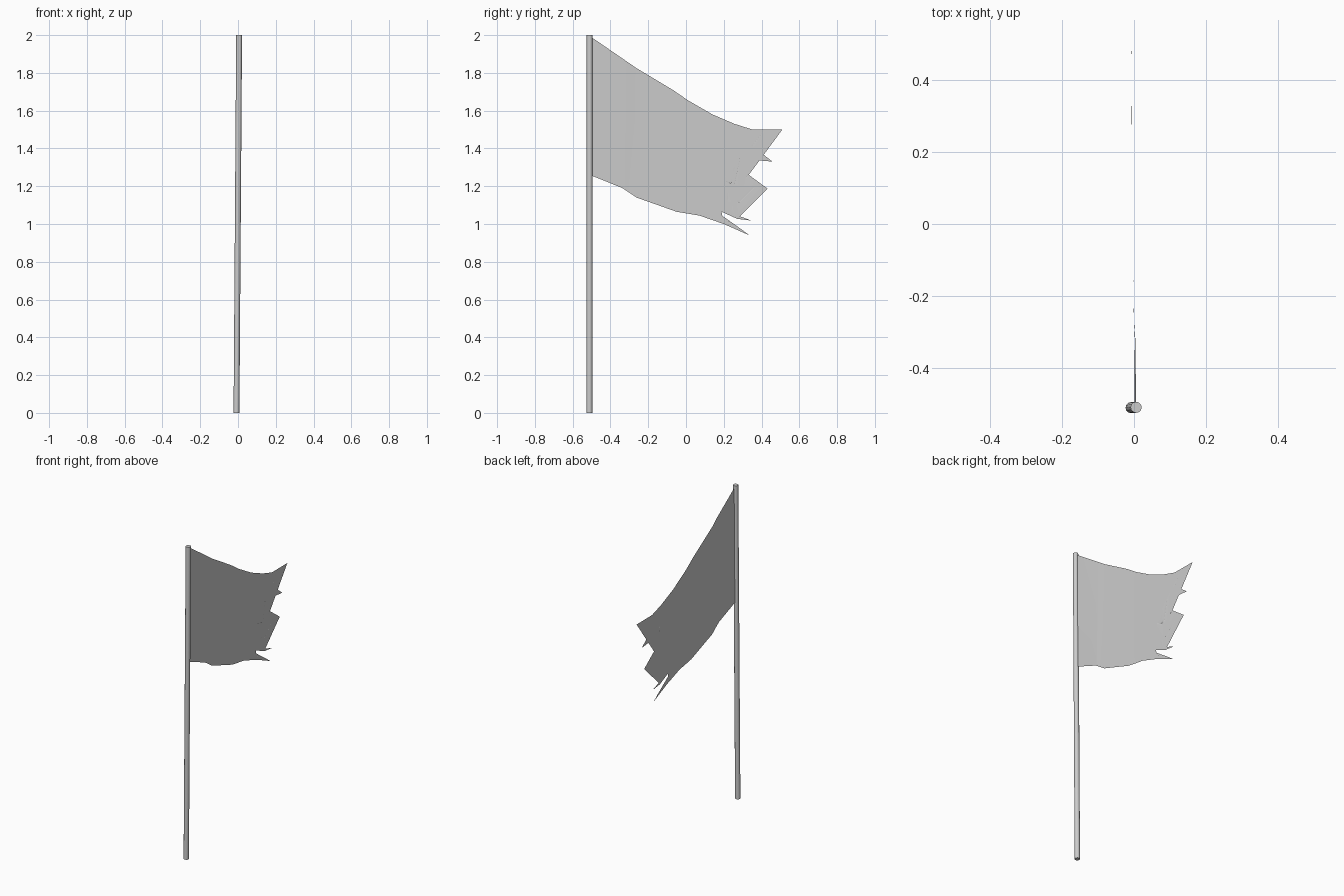
import bpy, bmesh
from mathutils import Vector

if "Cube" in bpy.data.objects:
    bpy.data.objects.remove(bpy.data.objects["Cube"])

BASE, TIP = Vector((-0.008, -0.511, 0)), Vector((0.006, -0.51, 2))

def make_object(name, bm):
    mesh = bpy.data.meshes.new(name)
    bm.to_mesh(mesh)
    bm.free()
    obj = bpy.data.objects.new(name, mesh)
    bpy.context.collection.objects.link(obj)
    return obj

def pole_x(z):
    return BASE.x + (TIP.x - BASE.x) * z / 2

# Slightly leaning pole
bm = bmesh.new()
bmesh.ops.create_cone(bm, cap_ends=True, segments=12, radius1=0.0155, radius2=0.0155, depth=2)
for v in bm.verts:
    v.co.z += 1
    v.co.x += pole_x(v.co.z)
    v.co.y += BASE.y + (TIP.y - BASE.y) * v.co.z / 2
pole = make_object("pole", bm)
for p in pole.data.polygons:
    p.use_smooth = len(p.vertices) == 4
bm = None

# Torn flag outline (y, z): top edge, ragged fly edge, bottom edge
top = [(-.502, 1.99), (-.262, 1.825), (-.07, 1.71), (.01, 1.655), (.14, 1.58), (.257, 1.53), (.352, 1.50)]
fly = [(.51, 1.50), (.31, 1.485), (.246, 1.458), (.135, 1.447), (.21, 1.398), (.352, 1.413),
       (.458, 1.33), (.336, 1.342), (.23, 1.335), (.432, 1.187), (.289, 1.202), (.172, 1.23),
       (.272, 1.12), (.21, 1.115), (.246, 1.055), (.347, 1.018), (.272, 1.027), (.188, 1.065),
       (.183, 1.05), (.299, .968), (.336, .94)]
bottom = [(.29, .965), (.2, 1.0), (.07, 1.045), (-.05, 1.065), (-.262, 1.14), (-.336, 1.19), (-.502, 1.257)]
bend = [(-.51, .006), (-.32, .004), (-.27, 0), (0, -.005), (.3, -.006), (.52, -.008)]

def flag_x(y, z):
    for (y0, x0), (y1, x1) in zip(bend, bend[1:]):
        if y <= y1:
            x = x0 + (x1 - x0) * (y - y0) / (y1 - y0)
            break
    near = max(0, min(1, (-.25 - y) / .25))
    return x + near * (pole_x(z) - TIP.x)

bm = bmesh.new()
bm.faces.new([bm.verts.new((0, y, z)) for y, z in reversed(top + fly + bottom)])
bmesh.ops.triangulate(bm, faces=bm.faces[:])
# Cut vertical folds so the cloth can ripple gently
for y in (-.32, -.27, -.14, 0, .1):
    bmesh.ops.bisect_plane(bm, geom=bm.verts[:] + bm.edges[:] + bm.faces[:],
                           plane_co=(0, y, 0), plane_no=(0, 1, 0), dist=1e-5)
for v in bm.verts:
    v.co.x = flag_x(v.co.y, v.co.z)
bm.normal_update()
if sum(f.normal.x for f in bm.faces) < 0:
    bmesh.ops.reverse_faces(bm, faces=bm.faces[:])
flag = make_object("torn_flag", bm)
for p in flag.data.polygons:
    p.use_smooth = True
